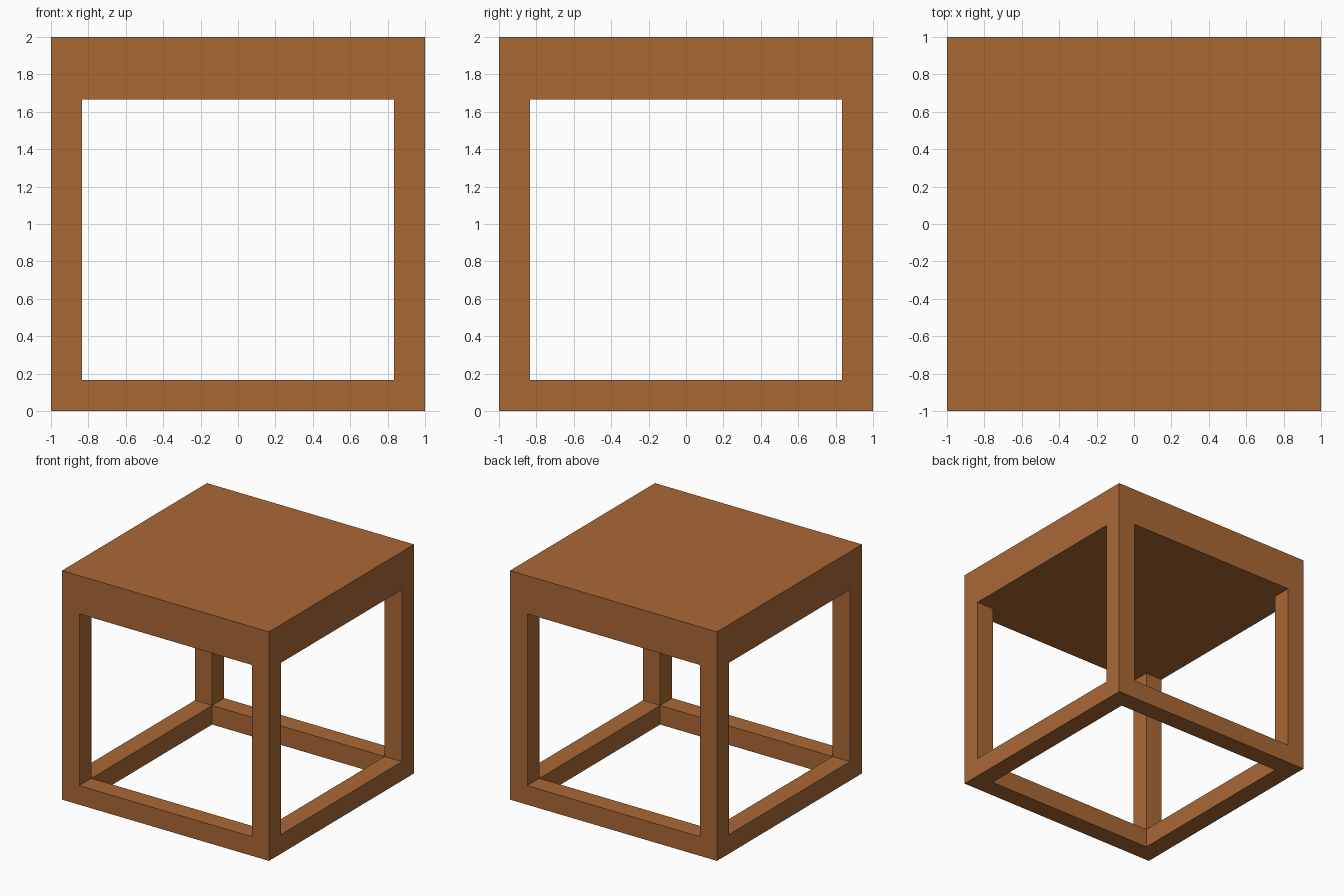
import bpy
import bmesh
from mathutils import Matrix, Vector

cube = bpy.data.objects.get("Cube")
if cube:
    bpy.data.objects.remove(cube, do_unlink=True)

HALF = 1.0          # half of the table width
BAR = 1 / 6         # thickness of legs and rails
TOP_Z = 5 / 3       # underside of the top
HEIGHT = 2.0

# Single brown wood colour
wood = bpy.data.materials.new("brown_wood")
color = (0.402, 0.138, 0.036, 1.0)
wood.diffuse_color = color
wood.use_nodes = True
bsdf = next(n for n in wood.node_tree.nodes if n.type == "BSDF_PRINCIPLED")
bsdf.inputs["Base Color"].default_value = color


def box(name, low, high):
    """Flat-faced box spanning two opposite corners."""
    low, high = Vector(low), Vector(high)
    bm = bmesh.new()
    bmesh.ops.create_cube(bm, size=1.0, matrix=Matrix.Diagonal((*(high - low), 1.0)))
    mesh = bpy.data.meshes.new(name)
    bm.to_mesh(mesh)
    bm.free()
    mesh.materials.append(wood)
    obj = bpy.data.objects.new(name, mesh)
    obj.location = (low + high) / 2
    bpy.context.collection.objects.link(obj)
    return obj


# Thick solid top
box("table_top", (-HALF, -HALF, TOP_Z), (HALF, HALF, HEIGHT))

# Four square legs, flush with the corners
INNER = HALF - BAR
MID = HALF - BAR / 2
for x_name, sx in (("left", 1), ("right", -1)):
    for y_name, sy in (("front", -1), ("back", 1)):
        x, y = sx * MID, sy * MID
        box(f"{y_name}_{x_name}_leg",
            (x - BAR / 2, y - BAR / 2, 0), (x + BAR / 2, y + BAR / 2, TOP_Z))

# Floor rails between the legs
for name, sy in (("front_rail", -1), ("back_rail", 1)):
    y = sy * MID
    box(name, (-INNER, y - BAR / 2, 0), (INNER, y + BAR / 2, BAR))
for name, sx in (("left_rail", 1), ("right_rail", -1)):
    x = sx * MID
    box(name, (x - BAR / 2, -INNER, 0), (x + BAR / 2, INNER, BAR))
